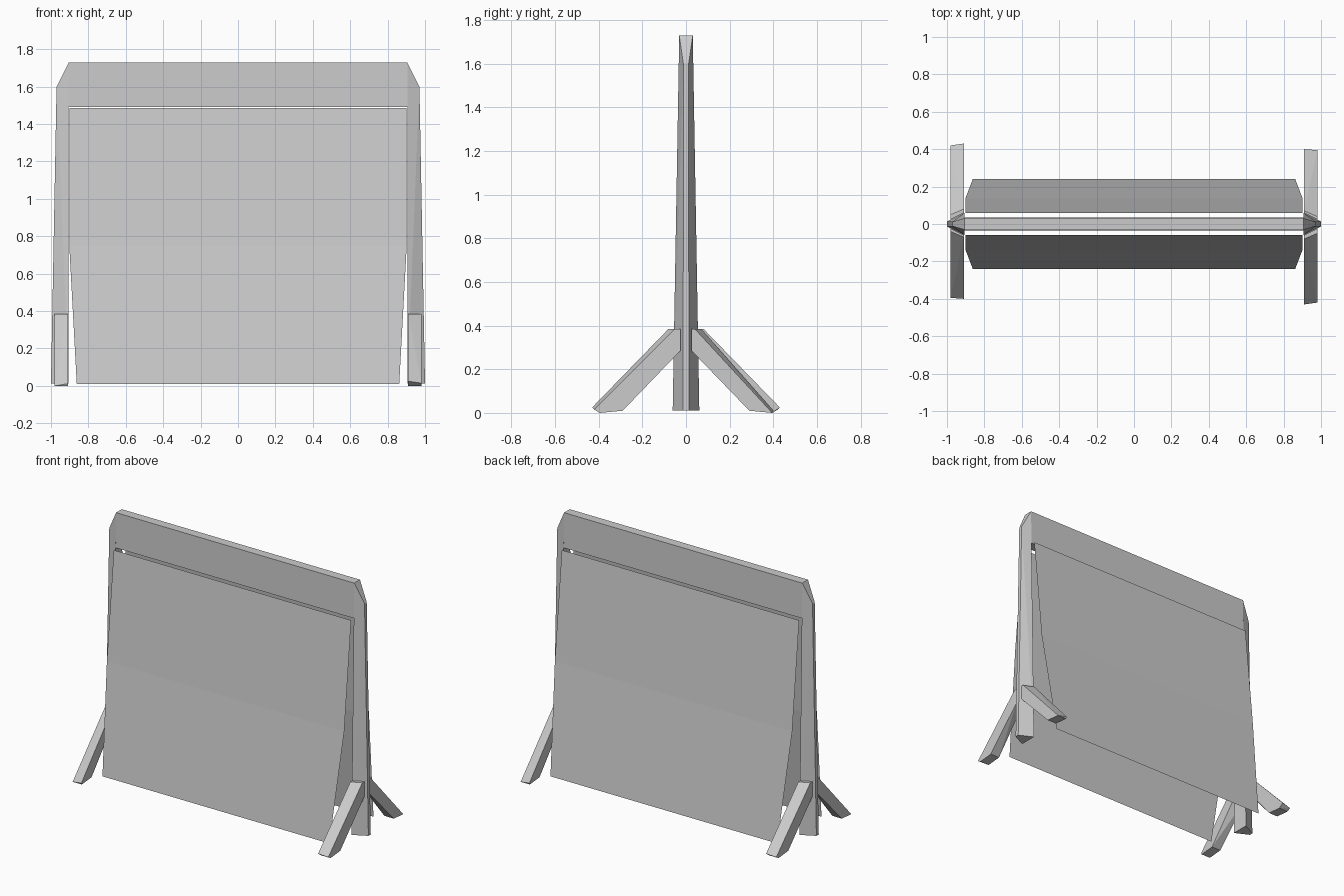
import bpy, bmesh

cube = bpy.data.objects.get("Cube")
if cube:
    bpy.data.objects.remove(cube, do_unlink=True)

grey = bpy.data.materials.new("plain grey")
grey.use_nodes = True
colour = (0.6, 0.6, 0.6, 1)
grey.diffuse_color = colour
grey.node_tree.nodes["Principled BSDF"].inputs["Base Color"].default_value = colour


def finish(name, bm):
    mesh = bpy.data.meshes.new(name)
    bm.to_mesh(mesh)
    bm.free()
    mesh.materials.append(grey)
    bpy.context.collection.objects.link(bpy.data.objects.new(name, mesh))


def solid(name, points):
    """Flat-faced convex solid around the given corners."""
    bm = bmesh.new()
    for p in points:
        bm.verts.new(p)
    bmesh.ops.convex_hull(bm, input=bm.verts[:])
    bmesh.ops.dissolve_limit(bm, angle_limit=0.01, verts=bm.verts[:], edges=bm.edges[:])
    bmesh.ops.recalc_face_normals(bm, faces=bm.faces[:])
    finish(name, bm)


INNER, OUTER, TOP, FLOOR = 0.905, 1.0, 1.73, 0.012

# Top rail between the posts
solid("top_rail", [(x, y * half, z) for x in (-INNER, INNER) for y in (-1, 1)
                   for z, half in ((TOP, 0.031), (1.49, 0.035))])

for sx, side in ((1, "left"), (-1, "right")):
    # Tapered post with a wedge-shaped section and a sloped shoulder
    solid(side + "_post", [(sx * x, sy * half, z) for sy in (-1, 1) for x, half, z in (
        (INNER, 0.061, FLOOR), (OUTER, 0.013, FLOOR),
        (0.97, 0.012, 1.6), (INNER, 0.031, TOP))])

    # Slanted struts, with the diagonally opposite pairs alike
    for sy, end in ((-1, "front"), (1, "back")):
        long_strut = sx * sy < 0
        tip = (0.43, 0.025) if long_strut else (0.40, 0.012)
        head = 0.08 if long_strut else 0.07
        points = []
        for x, shift in ((0.91, 0), (0.98, 1)):
            start = 0.06 - 0.035 * shift
            profile = [(start, 0.385), (start, 0.285), (0.29, 0.01), (0.395, 0),
                       (tip[0] - 0.01 * shift, tip[1] - 0.01 * shift),
                       (head - 0.03 * shift, 0.385)]
            points += [(sx * x, sy * y, z) for y, z in profile]
        solid(f"{end}_{side}_strut", points)

# Hanging sheets, bent outward and narrowed in the lower half
for sy, end in ((-1, "front"), (1, "back")):
    bm = bmesh.new()
    rows = [[bm.verts.new((x * half, sy * y, z)) for x in (-1, 1)]
            for half, y, z in ((0.902, 0.06, 1.485), (0.902, 0.135, 0.75), (0.862, 0.24, 0.01))]
    for upper, lower in zip(rows, rows[1:]):
        loop = [upper[0], lower[0], lower[1], upper[1]]
        bm.faces.new(loop if sy < 0 else loop[::-1])
    finish(end + "_sheet", bm)
